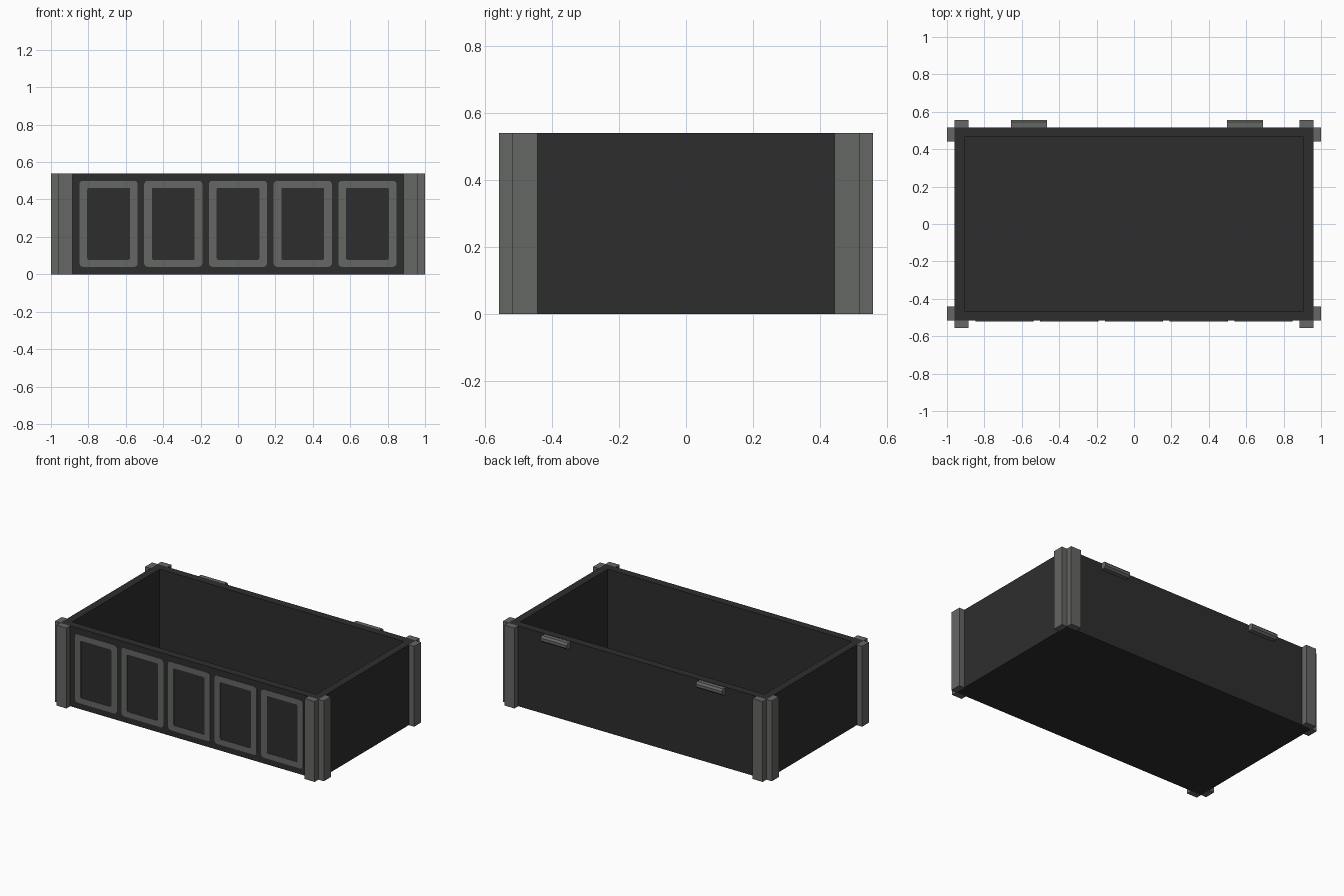
import bpy, bmesh, math

cube = bpy.data.objects.get("Cube")
if cube:
    bpy.data.objects.remove(cube, do_unlink=True)


def material(name, rgb):
    m = bpy.data.materials.new(name)
    m.use_nodes = True
    m.diffuse_color = (*rgb, 1)
    bsdf = m.node_tree.nodes["Principled BSDF"]
    bsdf.inputs["Base Color"].default_value = (*rgb, 1)
    bsdf.inputs["Roughness"].default_value = 0.8
    return m


CHARCOAL = material("charcoal", (0.027, 0.027, 0.027))
GREY = material("grey metal", (0.130, 0.136, 0.127))

HX, HY, H = 0.96, 0.517, 0.54      # tray half sizes and height
WALL, FLOOR, PLATE = 0.075, 0.01, 0.04


def finish(name, bm, mat):
    bmesh.ops.recalc_face_normals(bm, faces=bm.faces)
    me = bpy.data.meshes.new(name)
    bm.to_mesh(me)
    bm.free()
    me.materials.append(mat)
    ob = bpy.data.objects.new(name, me)
    bpy.context.collection.objects.link(ob)
    return ob


def box_mesh(lo, hi):
    bm = bmesh.new()
    bmesh.ops.create_cube(bm, size=1)
    for v in bm.verts:
        v.co = [(a + b) / 2 + c * (b - a) for a, b, c in zip(lo, hi, v.co)]
    return bm


# Open tray: inset the top face, then sink it to the floor
bm = box_mesh((-HX, -HY, 0), (HX, HY, H))
top = max(bm.faces, key=lambda f: f.calc_center_median().z)
bmesh.ops.inset_region(bm, faces=[top], thickness=WALL)
well = bmesh.ops.extrude_discrete_faces(bm, faces=[top])["faces"][0]
for v in well.verts:
    v.co.z = FLOOR
finish("tray", bm, CHARCOAL)

# Corner posts: one plate on each of the two faces meeting at a corner
for sx, side in ((-1, "right"), (1, "left")):
    for sy, end in ((-1, "front"), (1, "back")):
        xs = sorted((sx * (HX - WALL), sx * HX))
        ys = sorted((sy * HY, sy * (HY + PLATE)))
        finish(f"{end}_{side}_post_face",
               box_mesh((xs[0], ys[0], 0), (xs[1], ys[1], H)), GREY)
        xs = sorted((sx * HX, sx * (HX + PLATE)))
        ys = sorted((sy * (HY - WALL), sy * HY))
        finish(f"{end}_{side}_post_side",
               box_mesh((xs[0], ys[0], 0), (xs[1], ys[1], H)), GREY)


def rounded_rect(cx, cz, w, h, r, steps=4):
    pts = []
    for q, (sx, sz) in enumerate(((1, 1), (-1, 1), (-1, -1), (1, -1))):
        for i in range(steps + 1):
            a = math.pi / 2 * (q + i / steps)
            pts.append((cx + sx * (w / 2 - r) + r * math.cos(a),
                        cz + sz * (h / 2 - r) + r * math.sin(a)))
    return pts


# Thin rounded frames along the front
for k in range(5):
    cx = (k - 2) * 0.346
    bm = bmesh.new()
    rings = []
    for y in (-HY - 0.003, -HY):
        for w, h, r in ((0.312, 0.46, 0.02), (0.228, 0.385, 0.008)):
            rings.append([bm.verts.new((x, y, z))
                          for x, z in rounded_rect(cx, 0.27, w, h, r)])
    fo, fi, bo, bi = rings
    n = len(fo)
    for a, b in ((fo, fi), (fi, bi), (bi, bo), (bo, fo)):
        for i in range(n):
            j = (i + 1) % n
            bm.faces.new((a[i], a[j], b[j], b[i]))
    finish(f"front_frame_{k + 1}", bm, GREY)

# Chamfered catches near the top of the back
for name, x0 in (("right_back_catch", -0.657), ("left_back_catch", 0.497)):
    bm = box_mesh((x0, HY, 0.495), (x0 + 0.193, HY + PLATE, 0.538))
    outer = [e for e in bm.edges
             if all(v.co.y > HY + 0.01 for v in e.verts)
             and abs(e.verts[0].co.x - e.verts[1].co.x) > 0.1]
    bmesh.ops.bevel(bm, geom=outer, offset=0.012, segments=1, affect='EDGES')
    finish(name, bm, GREY)
